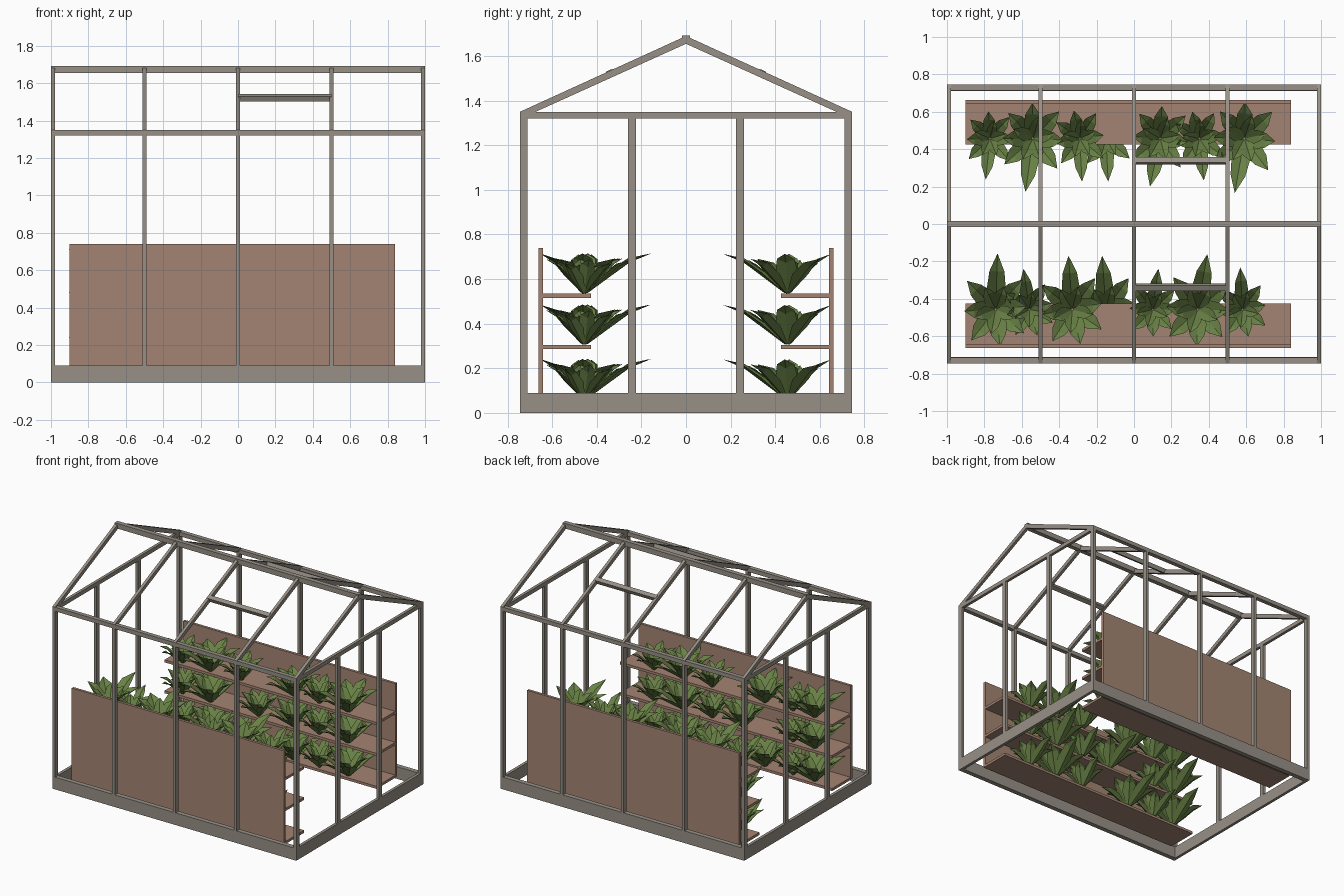
import bpy, bmesh
from math import sin, cos, radians, atan2
from mathutils import Vector

if "Cube" in bpy.data.objects:
    bpy.data.objects.remove(bpy.data.objects["Cube"])


def material(name, rgb):
    m = bpy.data.materials.new(name)
    m.diffuse_color = (*rgb, 1)
    m.use_nodes = True
    m.node_tree.nodes["Principled BSDF"].inputs["Base Color"].default_value = m.diffuse_color
    return m


FRAME = material("weathered_grey", (0.31, 0.28, 0.24))
WOOD = material("brown_wood", (0.37, 0.23, 0.17))
LEAF = material("leaf_green", (0.14, 0.22, 0.06))


def finish(name, bm, mat):
    me = bpy.data.meshes.new(name)
    bm.normal_update()
    bm.to_mesh(me)
    bm.free()
    me.materials.append(mat)
    ob = bpy.data.objects.new(name, me)
    bpy.context.collection.objects.link(ob)
    return ob


def box(name, x, y, z, mat=FRAME):
    """Box from (min, max) ranges."""
    bm = bmesh.new()
    bmesh.ops.create_cube(bm, size=1)
    for v in bm.verts:
        v.co = [r[0] if c < 0 else r[1] for c, r in zip(v.co, (x, y, z))]
    return finish(name, bm, mat)


def span(c, w):
    return (c - w / 2, c + w / 2)


def side_range(s, a, b):
    return tuple(sorted((s * a, s * b)))


def prism_x(name, profile, x0, x1):
    """Extrude a yz profile along x."""
    bm = bmesh.new()
    f = bm.faces.new([bm.verts.new((x0, y, z)) for y, z in profile])
    ext = bmesh.ops.extrude_face_region(bm, geom=[f])["geom"]
    for v in ext:
        if isinstance(v, bmesh.types.BMVert):
            v.co.x = x1
    bmesh.ops.recalc_face_normals(bm, faces=bm.faces)
    return finish(name, bm, FRAME)


HY, EAVE, RIDGE = 0.745, 1.35, 1.69
BAYS = (-0.989, -0.5, 0.0, 0.5, 0.989)

# Long walls: sill, eave beam, posts, rafters and roof vent bar
for s, side in ((-1, "front"), (1, "back")):
    box(side + "_sill", (-1, 1), side_range(s, 0.71, HY), (0, 0.09))
    box(side + "_eave_beam", (-1, 1), side_range(s, 0.713, HY), (1.32, EAVE))
    for x in BAYS:
        box(side + "_post", span(x, 0.022), side_range(s, 0.71, HY), (0.08, 1.33))
        prof = [(s * HY, EAVE), (0, RIDGE), (0, 1.655), (s * HY, 1.318)]
        prism_x(side + "_rafter", prof, x - 0.011, x + 0.011)
    bar = box(side + "_vent_bar", (0, 0.5), span(0, 0.032), span(0, 0.03))
    bar.location = (0, s * 0.338, 1.523)
    bar.rotation_euler.x = -s * atan2(RIDGE - EAVE, HY)

# Ridge beam
box("ridge_beam", (-1, 1), (-0.017, 0.017), (1.655, 1.693))

# Gable ends: sill, tie beam and door posts
for s, side in ((-1, "left"), (1, "right")):
    xr = side_range(s, 0.978, 1)
    box(side + "_sill", xr, (-HY, HY), (0, 0.09))
    box(side + "_tie_beam", xr, (-HY, HY), (1.32, EAVE))
    for y in (-0.243, 0.243):
        box(side + "_gable_post", xr, span(y, 0.036), (0.08, 1.33))

# Plant: two rings of folded leaves; the long leaf points along -y
OUTER = ((-92, 0.25), (-45, 0.18), (3, 0.14), (52, 0.175),
         (97, 0.165), (140, 0.165), (186, 0.14), (228, 0.18))
INNER = ((-65, 0.11), (20, 0.10), (80, 0.11), (160, 0.10), (250, 0.11))


def add_leaf(bm, angle, length, height, width):
    a = radians(angle)
    out, across = Vector((cos(a), sin(a), 0)), Vector((-sin(a), cos(a), 0))
    rows = []
    for t, h, w in ((0.05, 0.02, 0.25), (0.38, 0.42, 1), (0.68, 0.78, 0.8)):
        mid = out * (length * t) + Vector((0, 0, height * h))
        lift = Vector((0, 0, 0.02 * w))
        rows.append([bm.verts.new(p) for p in (mid - across * width * w + lift, mid,
                                               mid + across * width * w + lift)])
    tip = bm.verts.new(out * length + Vector((0, 0, height)))
    for r0, r1 in zip(rows, rows[1:]):
        for i in (0, 1):
            bm.faces.new((r0[i], r0[i + 1], r1[i + 1], r1[i]))
    for i in (0, 1):
        bm.faces.new((rows[-1][i], rows[-1][i + 1], tip))


bm = bmesh.new()
for i, (ang, ln) in enumerate(OUTER):
    add_leaf(bm, ang, ln, 0.165 if i % 2 == 0 else 0.145, 0.042)
for ang, ln in INNER:
    add_leaf(bm, ang, ln, 0.14, 0.032)
plant = finish("plant", bm, LEAF)
plant_mesh = plant.data
bpy.data.objects.remove(plant)

# Shelf units with plants: rows of (x, scale, turn)
ROWS = {1: ((-0.77, 0.88, -4), (-0.54, 1.15, -6), (-0.29, 0.92, 5),
            (0.14, 1.05, -10), (0.35, 0.9, 8), (0.59, 1.18, -8)),
        -1: ((-0.74, 1.2, 0), (-0.56, 0.88, 10), (-0.33, 1.15, 6),
             (0.10, 0.88, -6), (0.34, 1.2, -8), (0.58, 0.9, 5))}
for s, side in ((-1, "front"), (1, "back")):
    X = (-0.90, 0.84)
    box(side + "_shelf_panel", X, side_range(s, 0.642, 0.662), (0.045, 0.74), WOOD)
    for level, z in enumerate((0.052, 0.296, 0.525)):
        box(side + "_shelf", X, side_range(s, 0.425, 0.645), span(z, 0.019), WOOD)
        for i, (x, k, turn) in enumerate(ROWS[s]):
            if level == 1 and i == 2:
                x = -0.15
            ob = bpy.data.objects.new(side + "_plant", plant_mesh)
            bpy.context.collection.objects.link(ob)
            ob.location = (x, s * 0.457, z + 0.008)
            ob.scale = (k, k, 0.5 + 0.5 * k)
            ob.rotation_euler.z = radians(turn + (180 if s < 0 else 0))
